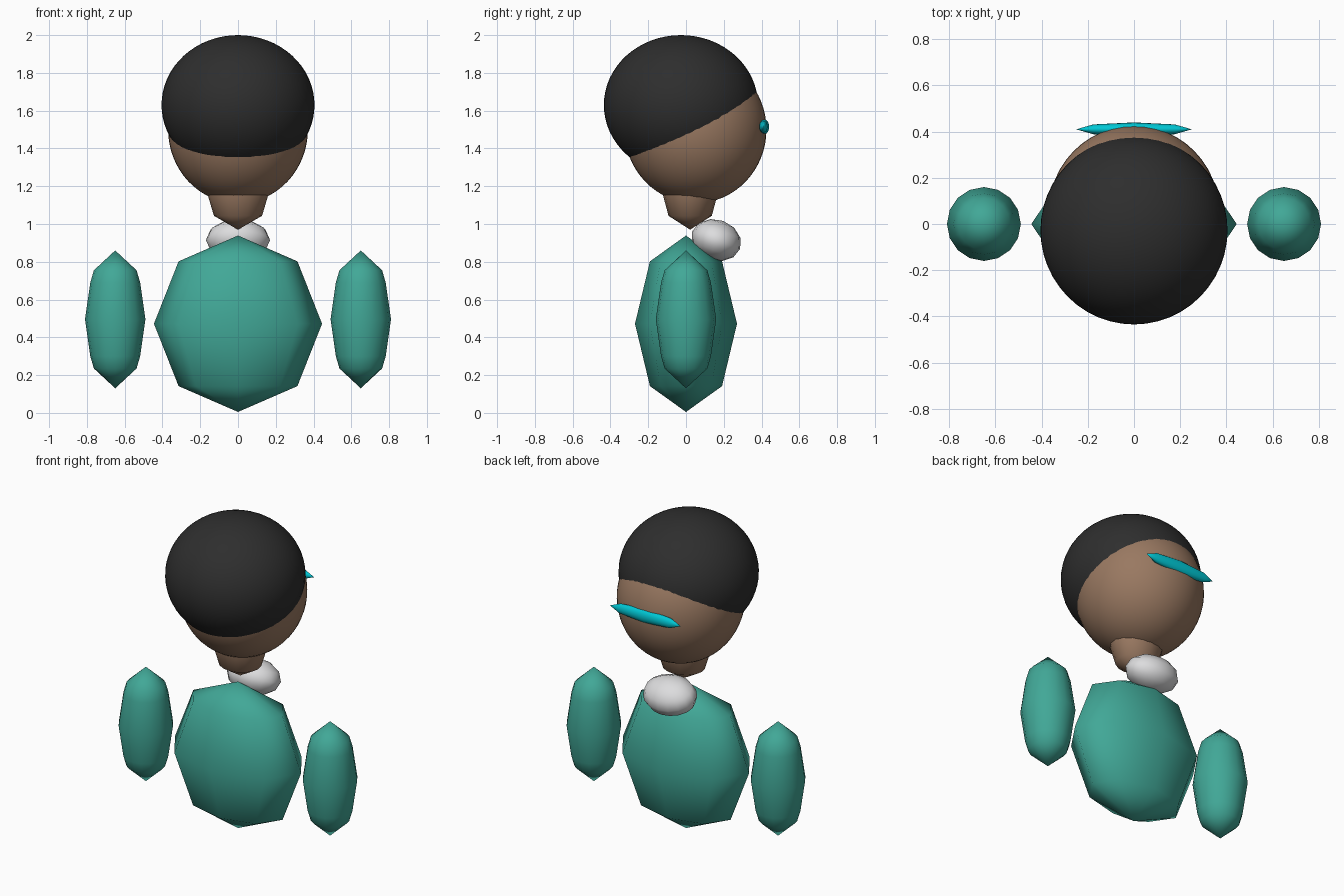
import bpy, math

if "Cube" in bpy.data.objects:
    bpy.data.objects.remove(bpy.data.objects["Cube"])


def material(name, rgb):
    m = bpy.data.materials.new(name)
    m.diffuse_color = (*rgb, 1)
    m.use_nodes = True
    m.node_tree.nodes["Principled BSDF"].inputs["Base Color"].default_value = m.diffuse_color
    return m


TEAL = material("teal cloth", (0.053, 0.39, 0.31))
SKIN = material("brown skin", (0.32, 0.19, 0.12))
BLACK = material("black hair", (0.027, 0.027, 0.027))
WHITE = material("white tuft", (0.72, 0.72, 0.73))
CYAN = material("cyan band", (0.0, 0.57, 0.66))


def ball(name, mat, loc, radii, segments, rings, rot=(0, 0, 0)):
    """Smooth ellipsoid with a chosen number of sides."""
    bpy.ops.mesh.primitive_uv_sphere_add(segments=segments, ring_count=rings,
                                         radius=1, location=loc, rotation=rot)
    ob = bpy.context.object
    ob.name = name
    ob.scale = radii
    ob.data.materials.append(mat)
    bpy.ops.object.shade_smooth()
    return ob


def lathe(name, mat, loc, profile, n=16):
    """Closed spindle from (radius, height) rings between two poles."""
    low, high, rings = profile[0], profile[-1], profile[1:-1]
    verts = [(r * math.cos(math.tau * i / n), r * math.sin(math.tau * i / n), z)
             for r, z in rings for i in range(n)]
    bottom, top = len(verts), len(verts) + 1
    verts += [(0, 0, low[1]), (0, 0, high[1])]
    faces = []
    last = (len(rings) - 1) * n
    for i in range(n):
        j = (i + 1) % n
        faces.append((bottom, j, i))
        faces.append((top, last + i, last + j))
        for k in range(0, last, n):
            faces.append((k + i, k + j, k + n + j, k + n + i))
    mesh = bpy.data.meshes.new(name)
    mesh.from_pydata(verts, [], faces)
    mesh.materials.append(mat)
    mesh.shade_smooth()
    ob = bpy.data.objects.new(name, mesh)
    ob.location = loc
    bpy.context.collection.objects.link(ob)
    return ob


# Torso: flattened low-poly ball
ball("torso", TEAL, (0, 0, 0.472), (0.445, 0.27, 0.467), 8, 4)

# Floating arms: pointed spindles, mirrored
half = [(0.16, 0), (0.132, 0.195), (0.113, 0.26), (0, 0.365)]
arm_profile = [(r, -z) for r, z in half[:0:-1]] + half
for side, x in (("left", -0.65), ("right", 0.65)):
    lathe(side + "_arm", TEAL, (x, 0, 0.495), arm_profile)

# Neck, head and hair
ball("neck", SKIN, (0, 0.022, 1.22), (0.18, 0.162, 0.25), 16, 4)
ball("head", SKIN, (0, 0.05, 1.5), (0.37, 0.376, 0.39), 48, 32)
ball("hair", BLACK, (0, -0.027, 1.63), (0.405, 0.408, 0.37), 48, 32)

# White tuft behind the collar
ball("collar_tuft", WHITE, (0, 0.16, 0.915), (0.17, 0.135, 0.108), 16, 6,
     (math.radians(-20), 0, 0))

# Spindle band across the back of the head, lying along x
ball("head_band", CYAN, (0, 0.41, 1.515), (0.043, 0.03, 0.25), 16, 4,
     (0, math.radians(90), 0))
